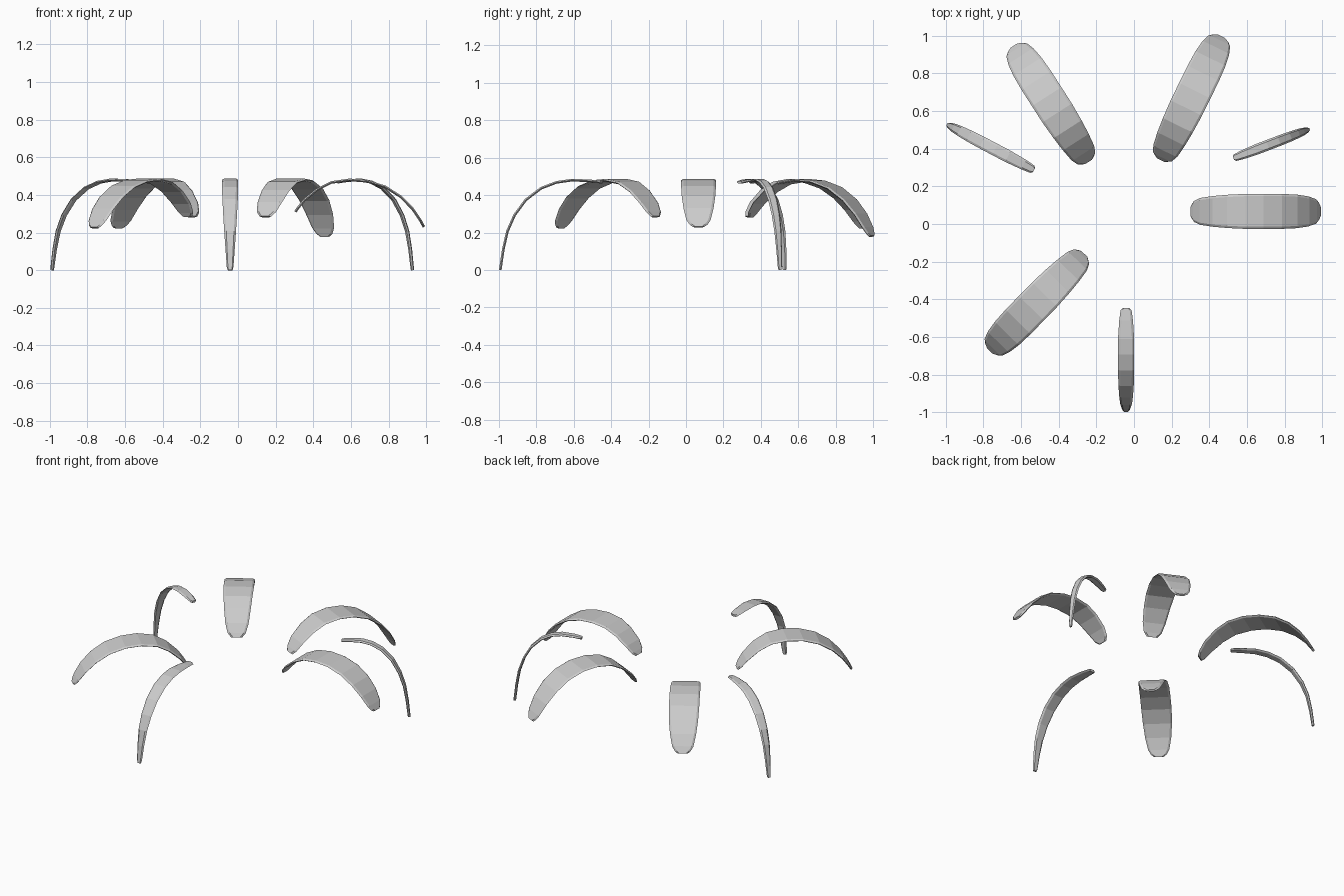
import bpy, bmesh
from mathutils import Vector

if "Cube" in bpy.data.objects:
    bpy.data.objects.remove(bpy.data.objects["Cube"])

# side profiles: (position along strip, height drop, width factor)
WIDE = [(0, 1, .36), (.02, .88, .6), (.07, .63, .77), (.17, .3, .88), (.28, .08, .95),
        (.42, 0, 1), (.56, .03, 1), (.7, .15, 1), (.82, .36, .96), (.91, .61, .86),
        (.97, .85, .7), (.99, .95, .52), (1, 1, .33)]
NARROW = [(0, .025, .4), (.02, .022, .68), (.12, .008, .85), (.3, 0, 1), (.45, .025, 1),
          (.6, .09, 1), (.75, .22, .95), (.86, .39, .85), (.93, .57, .73),
          (.97, .77, .57), (.995, .96, .42), (1, 1, .3)]
HALF_THICK = .007
PEAK = .48


def arched_strip(name, profile, inner, outer, width, drop_in, drop_out):
    a, b = Vector((*inner, 0)), Vector((*outer, 0))
    side = (b - a).normalized().cross(Vector((0, 0, 1)))
    top = min(range(len(profile)), key=lambda i: profile[i][1])
    path = []
    for i, (t, d, w) in enumerate(profile):
        p = a.lerp(b, t)
        p.z = PEAK - d * (drop_in if i < top else drop_out)
        path.append(p)
    bm = bmesh.new()
    rings = []
    for i, p in enumerate(path):
        tan = (path[min(i + 1, len(path) - 1)] - path[max(i - 1, 0)]).normalized()
        nrm = side.cross(tan).normalized()
        hw = width / 2 * profile[i][2]
        ch = min(.012, hw * .35)
        # chamfered flat cross-section
        section = [(-hw + ch, 1), (hw - ch, 1), (hw, 0),
                   (hw - ch, -1), (-hw + ch, -1), (-hw, 0)]
        rings.append([bm.verts.new(p + side * x + nrm * (y * HALF_THICK))
                      for x, y in section])
    for r, s in zip(rings, rings[1:]):
        for k in range(6):
            bm.faces.new((r[k], r[(k + 1) % 6], s[(k + 1) % 6], s[k]))
    bm.faces.new(rings[0])
    bm.faces.new(rings[-1])
    bmesh.ops.recalc_face_normals(bm, faces=bm.faces)
    me = bpy.data.meshes.new(name)
    bm.to_mesh(me)
    bm.free()
    bpy.context.collection.objects.link(bpy.data.objects.new(name, me))


# broad leaves
for name, inner, outer, din, dout in [
        ("broad_leaf_right", (.305, .067), (.988, .067), .17, .25),
        ("broad_leaf_back_right", (.145, .345), (.462, .992), .195, .3),
        ("broad_leaf_back_left", (-.245, .335), (-.635, .943), .195, .255),
        ("broad_leaf_front_left", (-.268, -.163), (-.762, -.67), .195, .255)]:
    arched_strip(name, WIDE, inner, outer, .186, din, dout)

# slender leaves reaching the ground
for name, inner, outer, width in [
        ("slender_leaf_front", (-.042, -.447), (-.042, -.993), .086),
        ("slender_leaf_left", (-.532, .287), (-.988, .527), .066),
        ("slender_leaf_right", (.53, .35), (.927, .502), .056)]:
    arched_strip(name, NARROW, inner, outer, width, PEAK, PEAK)
